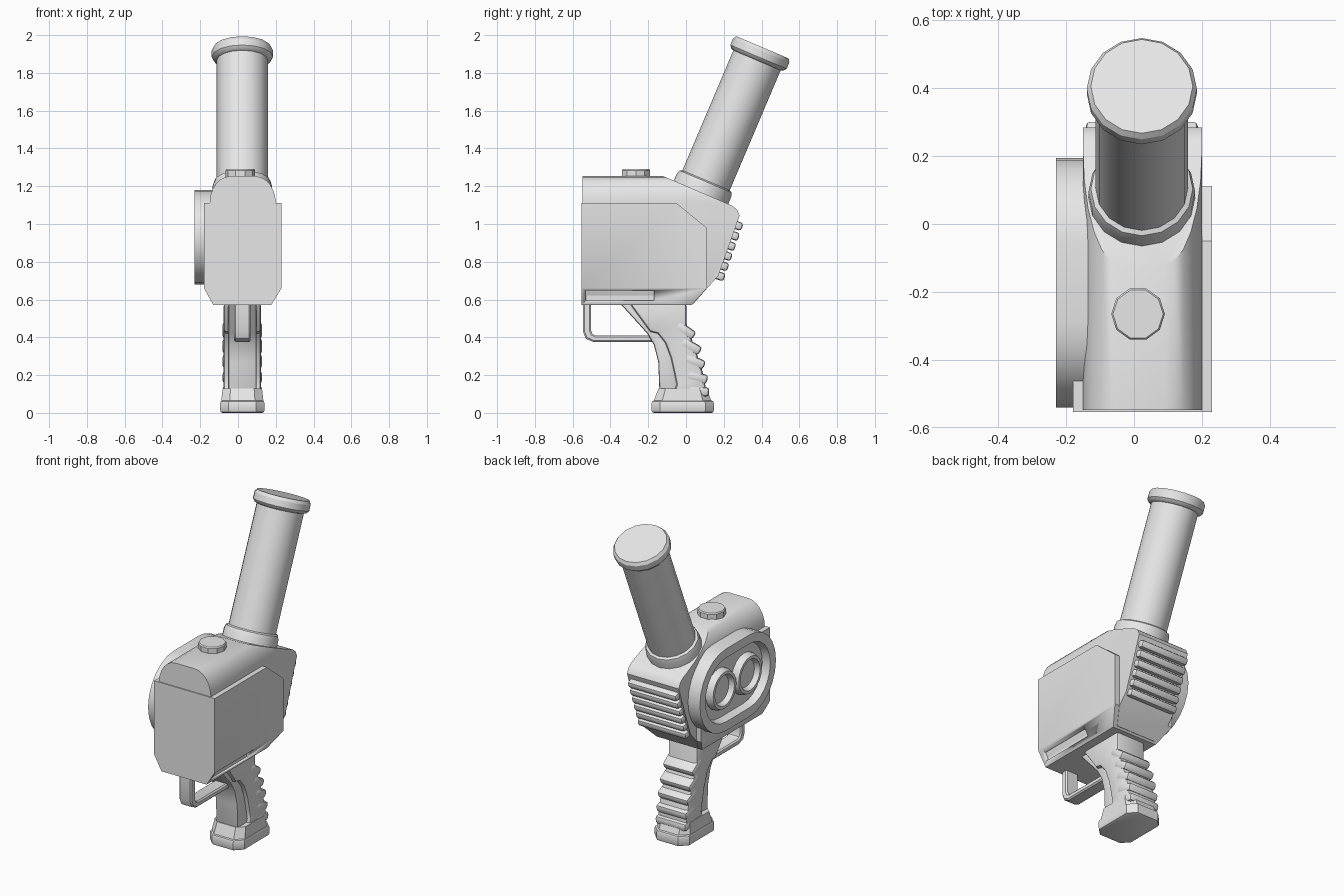
import bpy, bmesh, math
from mathutils import Matrix, Vector

if "Cube" in bpy.data.objects:
    bpy.data.objects.remove(bpy.data.objects["Cube"])

grey = bpy.data.materials.new("plain grey")
grey.diffuse_color = (0.8, 0.8, 0.8, 1)
grey.use_nodes = True
grey.node_tree.nodes["Principled BSDF"].inputs["Base Color"].default_value = grey.diffuse_color
CX = 0.023                                     # centre line of body, grip and barrel


def finish(name, bm, bevel=0, segments=2, limit=60):
    bmesh.ops.recalc_face_normals(bm, faces=bm.faces)
    mesh = bpy.data.meshes.new(name)
    bm.to_mesh(mesh)
    bm.free()
    mesh.materials.append(grey)
    ob = bpy.data.objects.new(name, mesh)
    bpy.context.collection.objects.link(ob)
    bpy.ops.object.select_all(action='DESELECT')
    ob.select_set(True)
    bpy.context.view_layer.objects.active = ob
    if bevel:
        m = ob.modifiers.new("Bevel", 'BEVEL')
        m.width, m.segments = bevel, segments
        m.limit_method, m.angle_limit = 'ANGLE', math.radians(limit)
        bpy.ops.object.modifier_apply(modifier=m.name)
    bpy.ops.object.shade_smooth_by_angle(angle=math.radians(32))
    return ob


def prism(pts, axis, lo, hi):
    """Outline extruded along an axis; returns the bmesh."""
    place = {'x': lambda a, b, c: (c, a, b),
             'y': lambda a, b, c: (a, c, b),
             'z': lambda a, b, c: (a, b, c)}[axis]
    bm = bmesh.new()
    low = [bm.verts.new(place(a, b, lo)) for a, b in pts]
    high = [bm.verts.new(place(a, b, hi)) for a, b in pts]
    bm.faces.new(low)
    bm.faces.new(high)
    n = len(pts)
    for i in range(n):
        j = (i + 1) % n
        bm.faces.new((low[i], low[j], high[j], high[i]))
    return bm


def slice_off(bm, y, z, ny, nz):
    """Cut away everything beyond a plane and close the hole."""
    res = bmesh.ops.bisect_plane(bm, geom=bm.verts[:] + bm.edges[:] + bm.faces[:],
                                 plane_co=(0, y, z), plane_no=Vector((0, ny, nz)).normalized(),
                                 clear_outer=True)
    edges = [e for e in res['geom_cut'] if isinstance(e, bmesh.types.BMEdge)]
    bmesh.ops.edgeloop_fill(bm, edges=edges)


def lathe(name, profile, sides, matrix):
    bm = bmesh.new()
    rings = []
    for r, t in profile:
        rings.append([bm.verts.new((r * math.cos(2 * math.pi * i / sides),
                                    r * math.sin(2 * math.pi * i / sides), t))
                      for i in range(sides)])
    for a, b in zip(rings, rings[1:]):
        for i in range(sides):
            j = (i + 1) % sides
            bm.faces.new((a[i], a[j], b[j], b[i]))
    bm.faces.new(rings[0])
    bm.faces.new(rings[-1])
    bm.transform(matrix)
    return finish(name, bm)


def box(name, size, centre, tilt, bevel):
    bm = bmesh.new()
    bmesh.ops.create_cube(bm, size=1)
    bm.transform(Matrix.Translation(centre) @ Matrix.Rotation(tilt, 4, 'X')
                 @ Matrix.Diagonal((*size, 1)))
    return finish(name, bm, bevel)


# domed main body
quarter = [math.pi / 2 * i / 6 for i in range(7)]
outline = [(-0.11, 0.58), (0.155, 0.58), (0.2, 0.66)]
outline += [(0.09 + 0.11 * math.cos(a), 1.11 + 0.143 * math.sin(a)) for a in quarter]
outline += [(-0.04 - 0.11 * math.sin(a), 1.11 + 0.143 * math.cos(a)) for a in quarter]
outline += [(-0.15, 0.66)]
bm = prism(outline, 'y', -0.547, 0.35)
slice_off(bm, -0.12, 1.253, 0.15, 0.35)        # slope under the barrel
slice_off(bm, 0.25, 1.092, 0.62, 0.78)         # rounded rear shoulder
slice_off(bm, 0.275, 1.065, 0.9, 0.4)
slice_off(bm, 0.155, 0.68, 0.943, -0.333)      # rear face
slice_off(bm, 0.13, 0.68, 0.09, -0.08)         # rear underside
finish("main_body", bm)

# wide lower casing forming the side plates
bm = prism([(-0.13, 0.57), (0.175, 0.57), (0.23, 0.66), (0.23, 1.11),
            (-0.18, 1.11), (-0.18, 0.66)], 'y', -0.553, 0.112)
slice_off(bm, -0.05, 1.11, 0.13, 0.16)
slice_off(bm, 0.03, 0.57, 0.09, -0.08)
casing = finish("side_casing", bm)

# slot in the lower right chamfer
cutter = finish("slot_cutter", prism([(-0.53, 0.595), (-0.17, 0.595),
                                      (-0.17, 0.648), (-0.53, 0.648)], 'x', 0.178, 0.3))
cutter.hide_render = True
bpy.context.view_layer.objects.active = casing
m = casing.modifiers.new("Slot", 'BOOLEAN')
m.operation, m.object = 'DIFFERENCE', cutter
bpy.ops.object.modifier_apply(modifier=m.name)
bpy.data.objects.remove(cutter)

# rear cooling ribs
for i in range(6):
    f = i / 5
    box(f"rear_rib_{i + 1}", (0.33, 0.055, 0.044),
        (CX, 0.272 - 0.094 * f, 0.992 - 0.267 * f), -0.34, 0.014)

# oblong side housing with recessed face
oblong = []
for cy, start in ((0.195 - 0.25, -90), (-0.54 + 0.25, 90)):
    for i in range(13):
        a = math.radians(start + 15 * i)
        oblong.append((cy + 0.25 * math.cos(a), 0.93 + 0.25 * math.sin(a)))
bm = prism(oblong, 'x', -0.23, -0.12)
bmesh.ops.recalc_face_normals(bm, faces=bm.faces)
face = min(bm.faces, key=lambda f: f.calc_center_median().x)
bmesh.ops.inset_region(bm, faces=[face], thickness=0.055)
bmesh.ops.inset_region(bm, faces=[face], thickness=0.012, depth=-0.045)
finish("side_housing", bm)

# two round ports in the recess
for i, y in enumerate((-0.05, -0.297)):
    lathe(f"round_port_{i + 1}",
          [(0.123, -0.01), (0.123, 0.02), (0.112, 0.045), (0.094, 0.045), (0.082, 0.015)],
          20, Matrix.Translation((-0.182, y, 0.93)) @ Matrix.Rotation(-math.pi / 2, 4, 'Y'))

# top button
lathe("top_button", [(0.079, -0.02), (0.079, 0.033), (0.074, 0.04)], 10,
      Matrix.Translation((0.012, -0.265, 1.25)))

# tilted barrel with collar and end flange
lathe("barrel", [(0.157, -0.04), (0.157, 0.045), (0.15, 0.068), (0.136, 0.075), (0.136, 0.765),
                 (0.15, 0.77), (0.162, 0.785), (0.162, 0.822), (0.15, 0.84)], 16,
      Matrix.Translation((CX, 0.077, 1.162)) @ Matrix.Rotation(math.radians(-23), 4, 'X'))

# grip core
bm = prism([(-0.3, 0.58), (-0.19, 0.43), (-0.15, 0.42), (-0.11, 0.37), (-0.08, 0.29),
            (-0.06, 0.2), (-0.05, 0.15), (-0.07, 0.1), (0.108, 0.1), (0.098, 0.18),
            (0.078, 0.25), (0.052, 0.33), (0.02, 0.42), (0.003, 0.47), (0.003, 0.58)],
           'x', CX - 0.1, CX + 0.1)
finish("grip_core", bm, 0.018, 2, 75)

# narrower front strip of the grip
bm = prism([(-0.35, 0.58), (-0.205, 0.42), (-0.17, 0.36), (-0.147, 0.27), (-0.14, 0.1),
            (-0.03, 0.1), (-0.03, 0.3), (-0.1, 0.58)], 'x', CX - 0.075, CX + 0.075)
finish("grip_front_strip", bm, 0.012, 2, 75)

# wrap-round finger ribs on the back of the grip
ribs = ((0.042, 0.405, -35), (0.075, 0.325, -30), (0.097, 0.25, -24),
        (0.113, 0.175, -14), (0.122, 0.11, -5))
for i, (y, z, deg) in enumerate(ribs):
    a = math.radians(deg)
    box(f"grip_rib_{i + 1}", (0.208, 0.11, 0.05),
        (CX, y - 0.055 * math.cos(a), z - 0.055 * math.sin(a)), a, 0.016)


# stepped grip foot
def chamfered(x, y0, y1, c):
    return [(CX - x + c, y0), (CX + x - c, y0), (CX + x, y0 + c), (CX + x, y1 - c),
            (CX + x - c, y1), (CX - x + c, y1), (CX - x, y1 - c), (CX - x, y0 + c)]


finish("grip_foot", prism(chamfered(0.117, -0.182, 0.147, 0.045), 'z', 0, 0.065), 0.012)
bm = prism(chamfered(0.112, -0.172, 0.135, 0.045), 'z', 0.06, 0.13)
for v in bm.verts:
    if v.co.z > 0.1:
        v.co.x = CX + (v.co.x - CX) * 0.93
        v.co.y = -0.015 + (v.co.y + 0.015) * 0.83
finish("grip_foot_collar", bm)

# trigger guard
bm = prism([(-0.545, 0.58), (-0.545, 0.43), (-0.53, 0.393), (-0.49, 0.375), (-0.16, 0.375),
            (-0.16, 0.41), (-0.478, 0.41), (-0.495, 0.418), (-0.503, 0.437), (-0.503, 0.58)],
           'x', CX - 0.043, CX + 0.043)
finish("trigger_guard", bm, 0.008, 1, 75)
